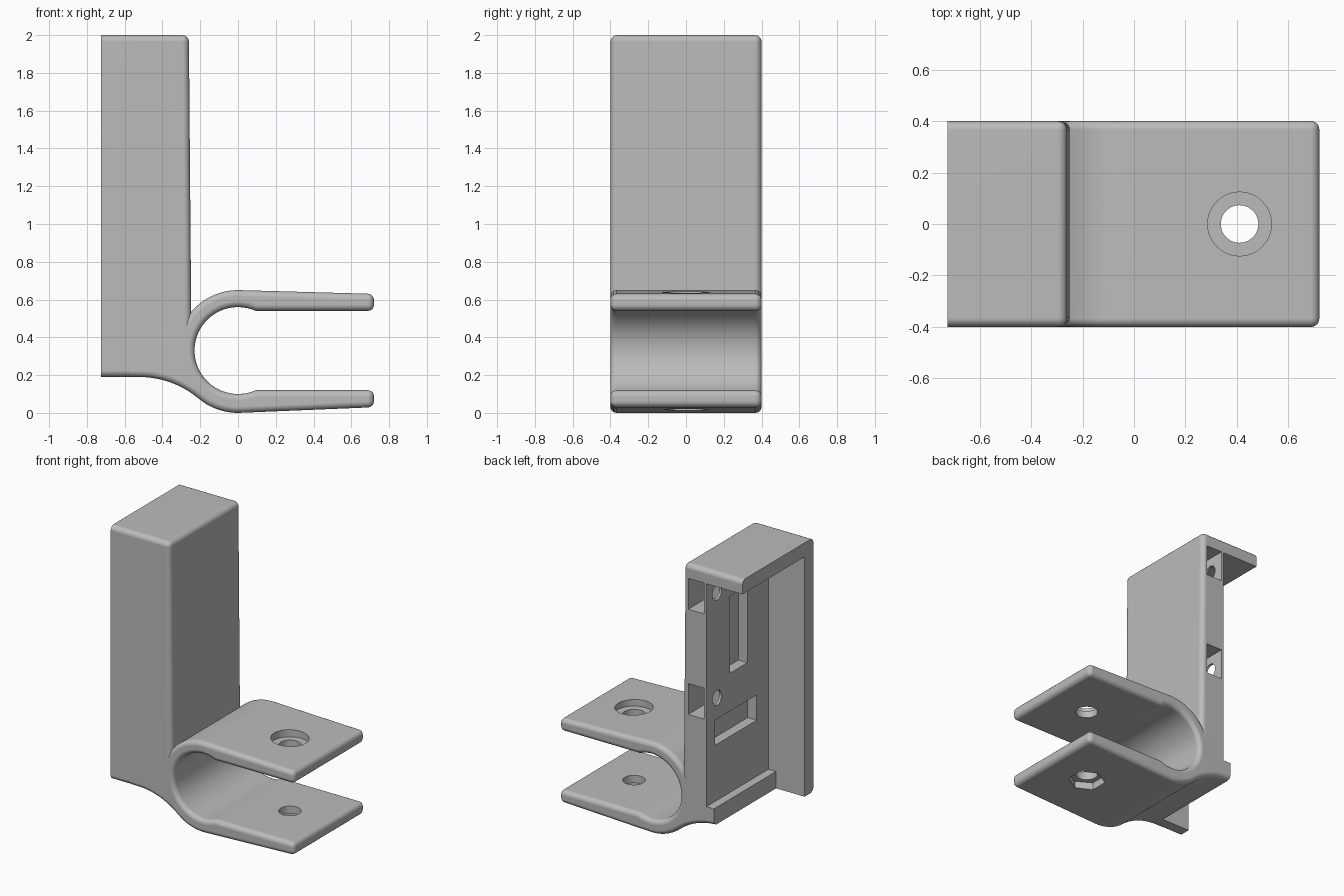
import bpy, bmesh, math
from mathutils import Matrix

cube = bpy.data.objects.get("Cube")
if cube:
    bpy.data.objects.remove(cube, do_unlink=True)

grey = bpy.data.materials.new("plain grey")
grey.use_nodes = True
colour = (0.5, 0.5, 0.5, 1)
grey.diffuse_color = colour
grey.node_tree.nodes["Principled BSDF"].inputs["Base Color"].default_value = colour


def finish(name, bm):
    bmesh.ops.recalc_face_normals(bm, faces=bm.faces)
    mesh = bpy.data.meshes.new(name)
    bm.to_mesh(mesh)
    bm.free()
    mesh.materials.append(grey)
    obj = bpy.data.objects.new(name, mesh)
    bpy.context.collection.objects.link(obj)
    return obj


def prism(name, points, half):
    """Extrude an x-z outline along y, from -half to half."""
    bm = bmesh.new()
    face = bm.faces.new([bm.verts.new((x, -half, z)) for x, z in points])
    new = bmesh.ops.extrude_face_region(bm, geom=[face])["geom"]
    verts = [v for v in new if isinstance(v, bmesh.types.BMVert)]
    bmesh.ops.translate(bm, verts=verts, vec=(0, 2 * half, 0))
    return finish(name, bm)


def box(name, xs, ys, zs):
    bm = bmesh.new()
    spans = (xs, ys, zs)
    mid = Matrix.Translation([(a + b) / 2 for a, b in spans])
    size = Matrix.Diagonal([b - a for a, b in spans] + [1])
    bmesh.ops.create_cube(bm, size=1, matrix=mid @ size)
    return finish(name, bm)


def rod(name, centre, radius, depth, sides=48, turn=Matrix()):
    bm = bmesh.new()
    bmesh.ops.create_cone(bm, cap_ends=True, segments=sides, radius1=radius, radius2=radius,
                          depth=depth, matrix=Matrix.Translation(centre) @ turn)
    return finish(name, bm)


def apply(obj, modifier):
    bpy.context.view_layer.objects.active = obj
    bpy.ops.object.modifier_apply(modifier=modifier.name)


def round_edges(obj, width):
    m = obj.modifiers.new("rounding", 'BEVEL')
    m.width, m.segments = width, 5
    m.limit_method, m.angle_limit = 'ANGLE', math.radians(40)
    m.use_clamp_overlap = False
    apply(obj, m)


def combine(obj, tool, operation='DIFFERENCE'):
    m = obj.modifiers.new("combine", 'BOOLEAN')
    m.object, m.operation, m.solver = tool, operation, 'EXACT'
    apply(obj, m)
    bpy.data.objects.remove(tool, do_unlink=True)


def arc(cx, cz, r, start, end, steps):
    angles = [math.radians(start + (end - start) * i / steps) for i in range(steps + 1)]
    return [(cx + r * math.cos(a), cz + r * math.sin(a)) for a in angles]


# Upright column, rounded, overlong on the open side so that side is trimmed sharp
bracket = prism("clamp_bracket", [(-0.82, 0.19), (-0.245, 0.19), (-0.26, 2), (-0.82, 2)], 0.3995)
round_edges(bracket, 0.035)

# C-shaped clamp with two arms and a flared root under the column
outline = [(0.72, 0.03), (0.72, 0.12)]
outline += arc(0, 0.33, 0.23, -66, -294, 44)
outline += [(0.72, 0.54), (0.72, 0.63)]
outline += arc(0, 0.325, 0.325, 90, 155, 14)
outline += [(-0.6, 0.45), (-0.6, 0.19)]
outline += arc(-0.522, -0.297, 0.487, 90, 50, 10)
outline += arc(0, 0.325, 0.325, 231, 270, 9)
clamp = prism("clamp", outline, 0.4)
round_edges(clamp, 0.033)
combine(bracket, clamp, 'UNION')

# Open housing: side wall, top plate, back plate and a short bottom lip remain
combine(bracket, box("trim", (-2, -0.725), (-1, 1), (-1, 3)))
combine(bracket, box("cavity", (-1, -0.44), (-0.3, 1), (0.31, 1.9)))
combine(bracket, box("lip_trim", (-1, -0.5), (-0.3, 1), (-0.1, 0.5)))

# Shallow slots in the back plate
combine(bracket, box("tall_slot", (-0.5, -0.37), (-0.063, 0.135), (1.16, 1.71)))
combine(bracket, box("wide_slot", (-0.5, -0.37), (-0.167, 0.3), (0.71, 0.89)))

# Square nut pockets with their screw holes
sideways = Matrix.Rotation(math.pi / 2, 4, 'Y')
for z in (1.79, 1.04):
    combine(bracket, box("nut_pocket", (-0.423, -0.298), (0.17, 0.5), (z - 0.11, z + 0.11)))
    combine(bracket, rod("screw_hole", (-0.43, 0.28, z), 0.052, 0.14, 32, sideways))

# Clamp bolt hole, round head recess above and hexagonal nut recess below
combine(bracket, rod("bolt_hole", (0.41, 0, 0.3), 0.073, 1))
combine(bracket, rod("head_recess", (0.41, 0, 0.69), 0.124, 0.2))
quarter = Matrix.Rotation(math.pi / 2, 4, 'Z')
nut = rod("nut_recess", (0.41, 0, -0.035), 0.122, 0.2, 6)
if abs(max(v.co.y for v in nut.data.vertices) - 0.122) > 0.005:
    nut.data.transform(Matrix.Translation((0.41, 0, 0)) @ quarter @ Matrix.Translation((-0.41, 0, 0)))
combine(bracket, nut)

# Smooth shading that keeps flats flat
bpy.ops.object.select_all(action='DESELECT')
bracket.select_set(True)
bpy.context.view_layer.objects.active = bracket
bpy.ops.object.shade_smooth_by_angle(angle=math.radians(30))
weighted = bracket.modifiers.new("flat_faces", 'WEIGHTED_NORMAL')
weighted.keep_sharp = True
